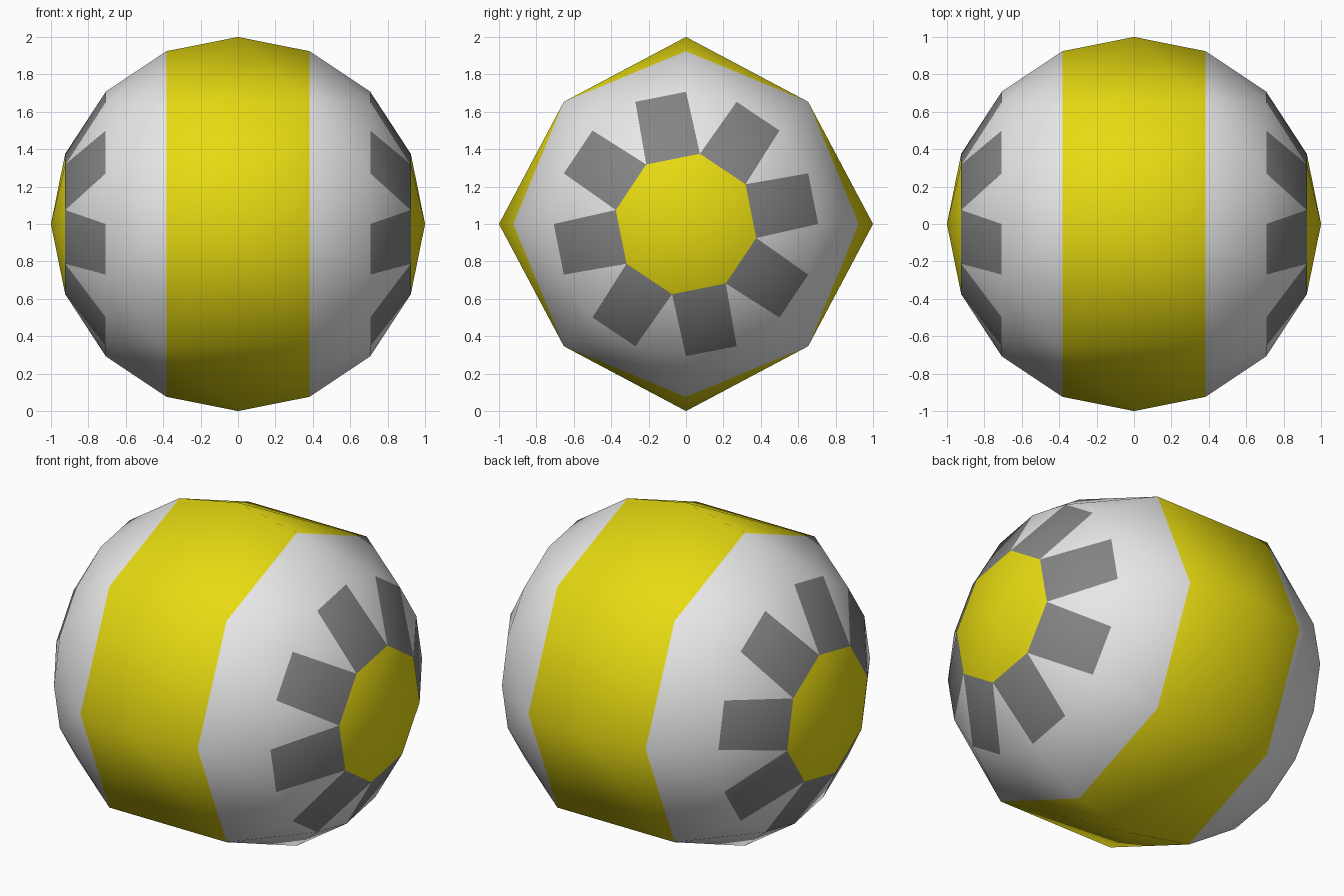
import bpy, bmesh, math

if "Cube" in bpy.data.objects:
    bpy.data.objects.remove(bpy.data.objects["Cube"])


def material(name, rgb):
    m = bpy.data.materials.new(name)
    m.diffuse_color = (*rgb, 1)
    m.use_nodes = True
    m.node_tree.nodes["Principled BSDF"].inputs["Base Color"].default_value = m.diffuse_color
    return m


MATS = [material("white", (0.83, 0.83, 0.83)),
        material("yellow", (0.83, 0.73, 0.006)),
        material("dark_gray", (0.23, 0.23, 0.23))]
WHITE, YELLOW, GRAY = range(3)

C1, S1 = math.cos(math.pi / 8), math.sin(math.pi / 8)
R2 = math.sqrt(0.5)

bm = bmesh.new()


def ring(x, r, n, offset=0.0):
    """Ring of n vertices around the x axis."""
    return [bm.verts.new((x, r * math.cos(a), 1 + r * math.sin(a)))
            for a in (2 * math.pi * k / n + math.radians(offset) for k in range(n))]


def face(verts, colour):
    f = bm.faces.new(verts)
    f.material_index = colour
    f.smooth = True


# Two mirrored halves: shoulder, painted ring of plates and yellow end cap
bands = []
for s in (1, -1):
    band = ring(s * S1, C1, 8)
    mid = ring(s * R2, R2, 16)
    inner = ring(s * C1, S1, 8, -11.25)
    tip = bm.verts.new((s, 0, 1))
    bands.append(band)
    for k in range(8):
        n = (k + 1) % 8
        m0, m1, m2 = mid[2 * k], mid[2 * k + 1], mid[(2 * k + 2) % 16]
        # shoulder
        face((band[k], m0, m1), WHITE)
        face((band[k], m1, band[n]), WHITE)
        face((band[n], m1, m2), WHITE)
        # dark plate, white wedge and cap
        face((m0, m1, inner[n], inner[k]), GRAY)
        face((m1, m2, inner[n]), WHITE)
        face((inner[k], inner[n], tip), YELLOW)

# Yellow middle band: four raised points on the equator, flat diagonals between
right, left = bands
equator = ring(0, 1, 4)
for q, peak in enumerate(equator):
    a, b, c = (2 * q - 1) % 8, 2 * q, (2 * q + 1) % 8
    loop = [right[a], right[b], right[c], left[c], left[b], left[a]]
    for i in range(6):
        face((peak, loop[i], loop[(i + 1) % 6]), YELLOW)

bmesh.ops.recalc_face_normals(bm, faces=bm.faces)
mesh = bpy.data.meshes.new("ball")
bm.to_mesh(mesh)
bm.free()
for m in MATS:
    mesh.materials.append(m)
ball = bpy.data.objects.new("ball", mesh)
bpy.context.collection.objects.link(ball)
